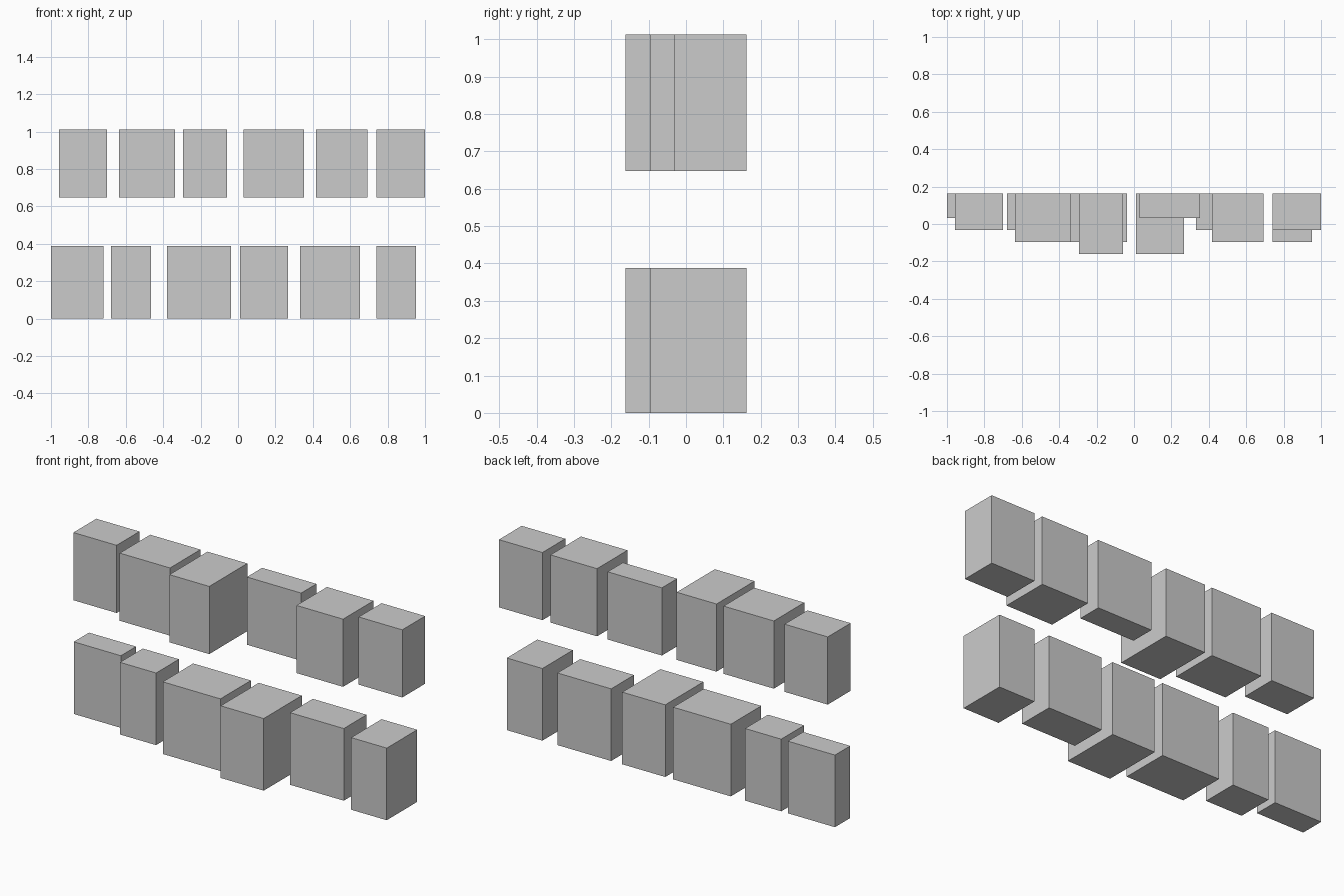
import bpy

if "Cube" in bpy.data.objects:
    bpy.data.objects.remove(bpy.data.objects["Cube"])

BACK = 0.162    # all blocks share one flush back plane
STEP = 0.0647   # depth grows in equal steps


def block(name, x0, x1, z0, z1, level):
    """Box from the back plane forward; level 2..5 sets the depth."""
    depth = level * STEP
    bpy.ops.mesh.primitive_cube_add(
        size=1, location=((x0 + x1) / 2, BACK - depth / 2, (z0 + z1) / 2))
    ob = bpy.context.object
    ob.name = name
    ob.scale = (x1 - x0, depth, z1 - z0)
    bpy.ops.object.transform_apply(location=False, rotation=False, scale=True)


# each row: bottom, top, then (left, right, depth level) per block
rows = {
    "lower_block": (0.0, 0.388, [
        (-1.0, -0.72, 2), (-0.68, -0.465, 3), (-0.38, -0.037, 4),
        (0.01, 0.266, 5), (0.332, 0.652, 3), (0.741, 0.953, 4)]),
    "upper_block": (0.648, 1.012, [
        (-0.957, -0.70, 3), (-0.636, -0.337, 4), (-0.295, -0.058, 5),
        (0.03, 0.353, 2), (0.416, 0.693, 4), (0.741, 1.0, 3)]),
}
for name, (z0, z1, blocks) in rows.items():
    for i, (x0, x1, level) in enumerate(blocks, 1):
        block(f"{name}_{i}", x0, x1, z0, z1, level)
